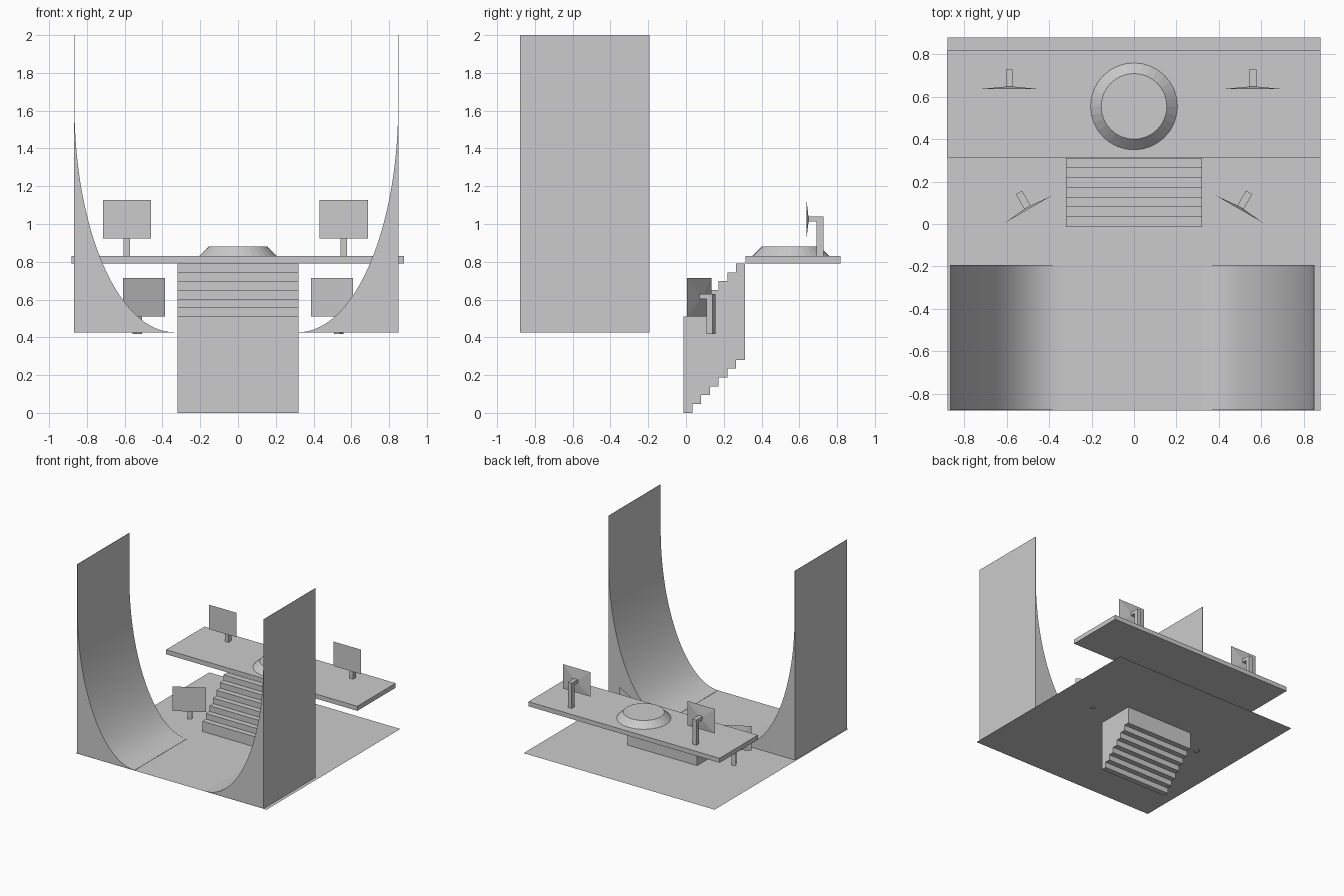
import bpy, bmesh, math
from mathutils import Matrix

if "Cube" in bpy.data.objects:
    bpy.data.objects.remove(bpy.data.objects["Cube"])

grey = bpy.data.materials.new("light_grey")
grey.diffuse_color = (0.6, 0.6, 0.6, 1)
grey.use_nodes = True
grey.node_tree.nodes["Principled BSDF"].inputs["Base Color"].default_value = grey.diffuse_color


def finish(name, bm):
    bmesh.ops.recalc_face_normals(bm, faces=bm.faces)
    me = bpy.data.meshes.new(name)
    bm.to_mesh(me)
    bm.free()
    ob = bpy.data.objects.new(name, me)
    bpy.context.collection.objects.link(ob)
    me.materials.append(grey)
    return ob


def add_box(bm, x0, x1, y0, y1, z0, z1):
    m = Matrix.Translation(((x0 + x1) / 2, (y0 + y1) / 2, (z0 + z1) / 2))
    m = m @ Matrix.Diagonal((x1 - x0, y1 - y0, z1 - z0, 1))
    bmesh.ops.create_cube(bm, size=1, matrix=m)


def prism(name, start, end):
    """Closed solid between two matching outlines."""
    bm = bmesh.new()
    a = [bm.verts.new(p) for p in start]
    b = [bm.verts.new(p) for p in end]
    bm.faces.new(a)
    bm.faces.new(b[::-1])
    n = len(a)
    for i in range(n):
        j = (i + 1) % n
        bm.faces.new((a[i], b[i], b[j], a[j]))
    return finish(name, bm)


def smooth(ob):
    bpy.ops.object.select_all(action='DESELECT')
    ob.select_set(True)
    bpy.context.view_layer.objects.active = ob
    bpy.ops.object.shade_smooth_by_angle(angle=math.radians(30))


FLOOR = 0.425

# thin floor sheet
bm = bmesh.new()
vs = [bm.verts.new((x, y, FLOOR)) for x, y in
      ((-0.88, -0.88), (0.88, -0.88), (0.88, 0.88), (-0.88, 0.88))]
bm.faces.new(vs)
finish("floor", bm)

# raised platform
bm = bmesh.new()
add_box(bm, -0.882, 0.88, 0.314, 0.818, 0.792, 0.83)
finish("platform", bm)

# staircase, stepped above and below
steps, run, rise = 7, 0.0464, 0.0468
y0, top0 = -0.013, 0.51
upper, lower = [], []
for i in range(steps):
    ya, yb = y0 + i * run, y0 + (i + 1) * run
    upper += [(ya, top0 + i * rise), (yb, top0 + i * rise)]
    lower += [(ya, i * rise), (yb, i * rise)]
outline = upper + lower[::-1]
prism("staircase", [(-0.32, y, z) for y, z in outline],
      [(0.32, y, z) for y, z in outline])

# round pedestal on the platform
bm = bmesh.new()
bmesh.ops.create_cone(bm, cap_ends=True, segments=32, radius1=0.207, radius2=0.155,
                      depth=0.052, matrix=Matrix.Translation((0, 0.555, 0.854)))
finish("round_pedestal", bm)

# curved ramp walls: elliptical sweep running into a thin upright sheet
for side, outer, tip in ((-1, 0.869, 0.338), (1, 0.851, 0.32)):
    inner = outer - 0.003
    a, b, n = inner - tip, 1.2, 32
    pts = [(outer, FLOOR), (outer, 2.0), (inner, 2.0)]
    for i in range(n + 1):
        t = math.pi / 2 * i / n
        pts.append((tip + a * math.cos(t), FLOOR + 0.002 + b * (1 - math.sin(t))))
    pts.append((tip, FLOOR))
    ramp = prism("left_ramp" if side < 0 else "right_ramp",
                 [(side * x, -0.878, z) for x, z in pts],
                 [(side * x, -0.193, z) for x, z in pts])
    smooth(ramp)


# screens with a shallow pyramid back, each on an L-shaped bracket
def screen(name, loc, angle):
    bm = bmesh.new()
    w, h = 0.128, 0.102
    q = [bm.verts.new((x, 0, z)) for x, z in ((-w, -h), (w, -h), (w, h), (-w, h))]
    apex = bm.verts.new((0, 0.012, 0))
    bm.faces.new(q)
    for i in range(4):
        bm.faces.new((q[i], q[(i + 1) % 4], apex))
    panel = finish(name + "_panel", bm)

    bm = bmesh.new()
    r = 0.017
    add_box(bm, -r, r, 0.004, 0.053, -0.011, 0.016)
    add_box(bm, -r, r, 0.053, 0.091, -0.196, 0.016)
    bracket = finish(name + "_bracket", bm)
    for ob in (panel, bracket):
        ob.location = loc
        ob.rotation_euler.z = math.radians(angle)


screen("back_left_screen", (-0.588, 0.638, 1.024), 0)
screen("back_right_screen", (0.56, 0.638, 1.024), 0)
screen("front_left_screen", (-0.4975, 0.07, 0.613), 30)
screen("front_right_screen", (0.4975, 0.07, 0.613), -30)
